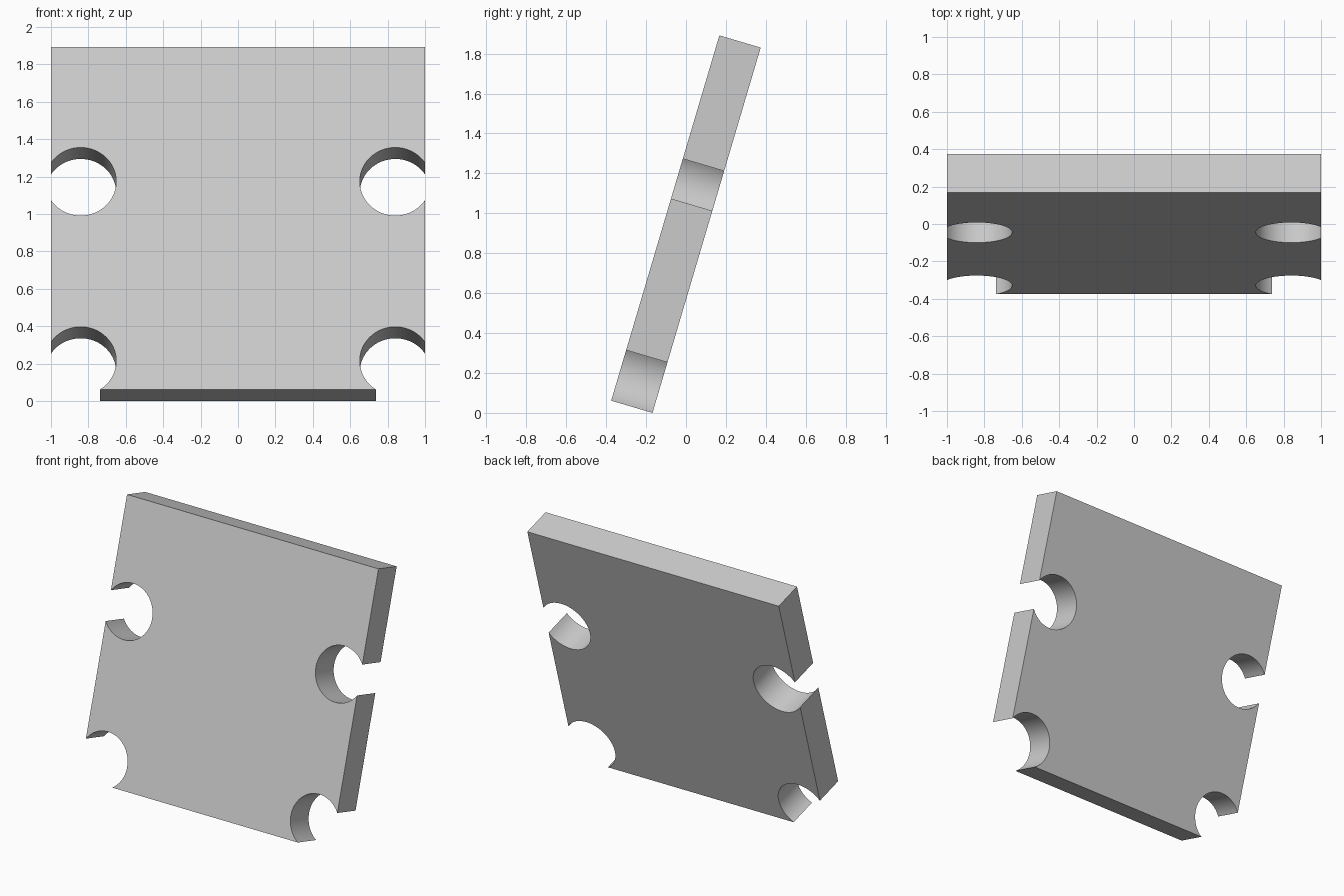
import bpy, bmesh, math
from mathutils import Matrix

if "Cube" in bpy.data.objects:
    bpy.data.objects.remove(bpy.data.objects["Cube"], do_unlink=True)

# Panel dimensions, measured in its own plane before tilting
HEIGHT, THICK, TILT = 1.909, 0.216, math.radians(16.5)
HOLE_X, HOLE_R = 0.841, 0.19
UPPER, LOWER = 1.16, 0.16

grey = bpy.data.materials.new("plain_grey")
grey.use_nodes = True
colour = (0.6, 0.6, 0.6, 1)
grey.diffuse_color = colour
grey.node_tree.nodes["Principled BSDF"].inputs["Base Color"].default_value = colour


def notch(centre, start, end, steps=40):
    """Arc of a round notch that opens through the panel's side."""
    angles = [start + (end - start) * i / steps for i in range(steps + 1)]
    return [(HOLE_X + HOLE_R * math.cos(a), centre + HOLE_R * math.sin(a)) for a in angles]


# Left half of the outline, top to bottom, then mirrored
mouth = math.acos((1 - HOLE_X) / HOLE_R)
foot = math.pi + math.asin(LOWER / HOLE_R)
half = [(1, HEIGHT)] + notch(UPPER, mouth, 2 * math.pi - mouth) + notch(LOWER, mouth, foot)
outline = half + [(-x, z) for x, z in reversed(half)]

# Extrude the outline to the panel's thickness, then lean it back
bm = bmesh.new()
front = bm.faces.new([bm.verts.new((x, 0, z)) for x, z in outline])
extruded = bmesh.ops.extrude_face_region(bm, geom=[front], use_keep_orig=True)
back = [v for v in extruded["geom"] if isinstance(v, bmesh.types.BMVert)]
bmesh.ops.translate(bm, verts=back, vec=(0, THICK, 0))
bmesh.ops.recalc_face_normals(bm, faces=bm.faces)
lean = Matrix.Translation((0, -0.375, THICK * math.sin(TILT))) @ Matrix.Rotation(-TILT, 4, "X")
bm.transform(lean)

mesh = bpy.data.meshes.new("notched_panel")
bm.to_mesh(mesh)
bm.free()
mesh.materials.append(grey)
panel = bpy.data.objects.new("notched_panel", mesh)
bpy.context.collection.objects.link(panel)

# Smooth the notch walls, keep the panel edges crisp
bpy.ops.object.select_all(action="DESELECT")
panel.select_set(True)
bpy.context.view_layer.objects.active = panel
bpy.ops.object.shade_smooth_by_angle(angle=math.radians(30))
